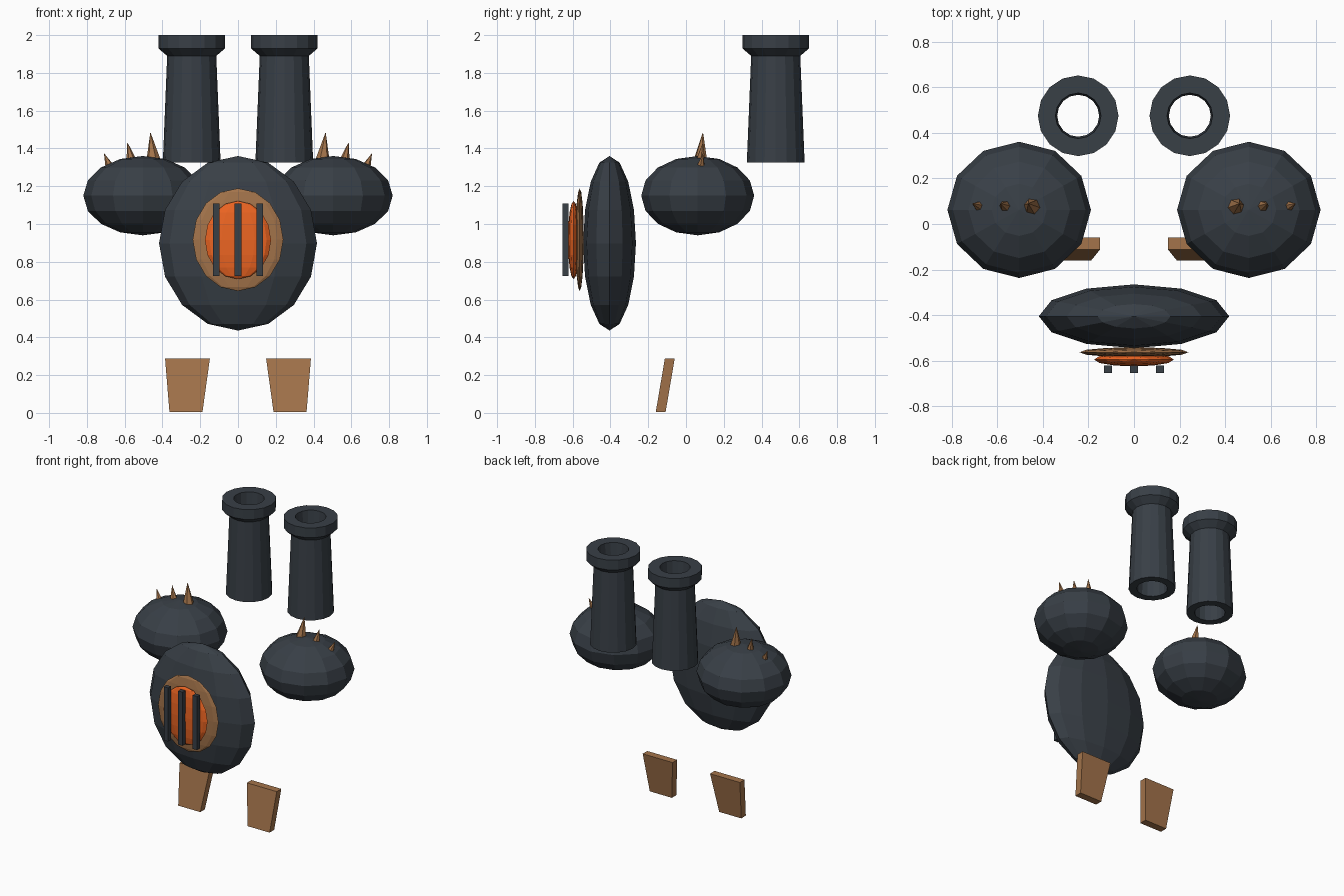
import bpy, bmesh, math
from mathutils import Vector

if "Cube" in bpy.data.objects:
    bpy.data.objects.remove(bpy.data.objects["Cube"])


def material(name, rgb):
    m = bpy.data.materials.new(name)
    m.diffuse_color = (*rgb, 1)
    m.use_nodes = True
    m.node_tree.nodes["Principled BSDF"].inputs["Base Color"].default_value = m.diffuse_color
    return m


IRON = material("dark_iron", (0.04, 0.05, 0.062))
BRONZE = material("bronze", (0.37, 0.175, 0.07))
FIRE = material("fire_orange", (0.85, 0.13, 0.016))


def finish(name, bm, mat):
    bmesh.ops.recalc_face_normals(bm, faces=bm.faces)
    me = bpy.data.meshes.new(name)
    bm.to_mesh(me)
    bm.free()
    me.materials.append(mat)
    ob = bpy.data.objects.new(name, me)
    bpy.context.collection.objects.link(ob)
    return ob


def ellipsoid(name, centre, radii, mat):
    bm = bmesh.new()
    bmesh.ops.create_uvsphere(bm, u_segments=12, v_segments=8, radius=1)
    bmesh.ops.scale(bm, vec=radii, verts=bm.verts)
    bmesh.ops.translate(bm, vec=centre, verts=bm.verts)
    return finish(name, bm, mat)


def tapered_box(name, bottom, top, mat):
    """Each end is (x0, x1, y0, y1, z)."""
    bm = bmesh.new()
    rings = [[bm.verts.new(p) for p in ((a, c, z), (b, c, z), (b, d, z), (a, d, z))]
             for a, b, c, d, z in (bottom, top)]
    for r in rings:
        bm.faces.new(r)
    for i in range(4):
        j = (i + 1) % 4
        bm.faces.new((rings[0][i], rings[0][j], rings[1][j], rings[1][i]))
    return finish(name, bm, mat)


def tube(name, x, y, profile, mat, sides=16):
    """Revolve a closed (radius, z) profile."""
    bm = bmesh.new()
    rings = []
    for i in range(sides):
        a = 2 * math.pi * i / sides
        rings.append([bm.verts.new((x + r * math.cos(a), y + r * math.sin(a), z))
                      for r, z in profile])
    n = len(profile)
    for i in range(sides):
        p, q = rings[i], rings[(i + 1) % sides]
        for k in range(n):
            m = (k + 1) % n
            bm.faces.new((p[k], q[k], q[m], p[m]))
    return finish(name, bm, mat)


def spike(name, base, tip, radius, mat, sides=6):
    base, tip = Vector(base), Vector(tip)
    rot = (tip - base).to_track_quat('Z', 'Y')
    bm = bmesh.new()
    ring = [bm.verts.new(base + rot @ Vector((radius * math.cos(2 * math.pi * i / sides),
                                              radius * math.sin(2 * math.pi * i / sides), 0)))
            for i in range(sides)]
    apex = bm.verts.new(tip)
    bm.faces.new(ring)
    for i in range(sides):
        bm.faces.new((ring[i], ring[(i + 1) % sides], apex))
    return finish(name, bm, mat)


# Belly with furnace door
ellipsoid("belly_plate", (0, -0.405, 0.898), (0.418, 0.14, 0.462), IRON)
ellipsoid("furnace_rim", (0, -0.563, 0.917), (0.24, 0.022, 0.272), BRONZE)
ellipsoid("furnace_glow", (0, -0.595, 0.915), (0.175, 0.03, 0.207), FIRE)
for i in (-1, 0, 1):
    x = 0.115 * i
    end = (x - 0.0175, x + 0.0175, -0.653, -0.622)
    tapered_box(f"grate_bar_{i + 2}", (*end, 0.724), (*end, 1.109), IRON)

# Chimney outline: outer wall, flared rim, inner bore
CHIMNEY = [(0.153, 1.325), (0.13, 1.89), (0.177, 1.93), (0.177, 2.0),
           (0.1, 2.0), (0.092, 1.9), (0.1, 1.325)]
# Spikes: base x, base z, tip x, tip z, radius
SPIKES = [(0.447, 1.33, 0.464, 1.487, 0.04),
          (0.562, 1.325, 0.586, 1.434, 0.03),
          (0.676, 1.295, 0.71, 1.376, 0.026)]

# Paired parts
for s, side in ((-1, "left"), (1, "right")):
    ellipsoid(f"{side}_shoulder", (s * 0.504, 0.062, 1.15), (0.315, 0.299, 0.21), IRON)
    tube(f"{side}_chimney", s * 0.245, 0.475, CHIMNEY, IRON)
    for k, (bx, bz, tx, tz, r) in enumerate(SPIKES):
        spike(f"{side}_shoulder_spike_{k + 1}", (s * bx, 0.076, bz), (s * tx, 0.09, tz), r, BRONZE)
    tapered_box(f"{side}_shin_plate",
                (s * 0.188, s * 0.363, -0.16, -0.108, 0.005),
                (s * 0.149, s * 0.386, -0.112, -0.06, 0.287), BRONZE)
